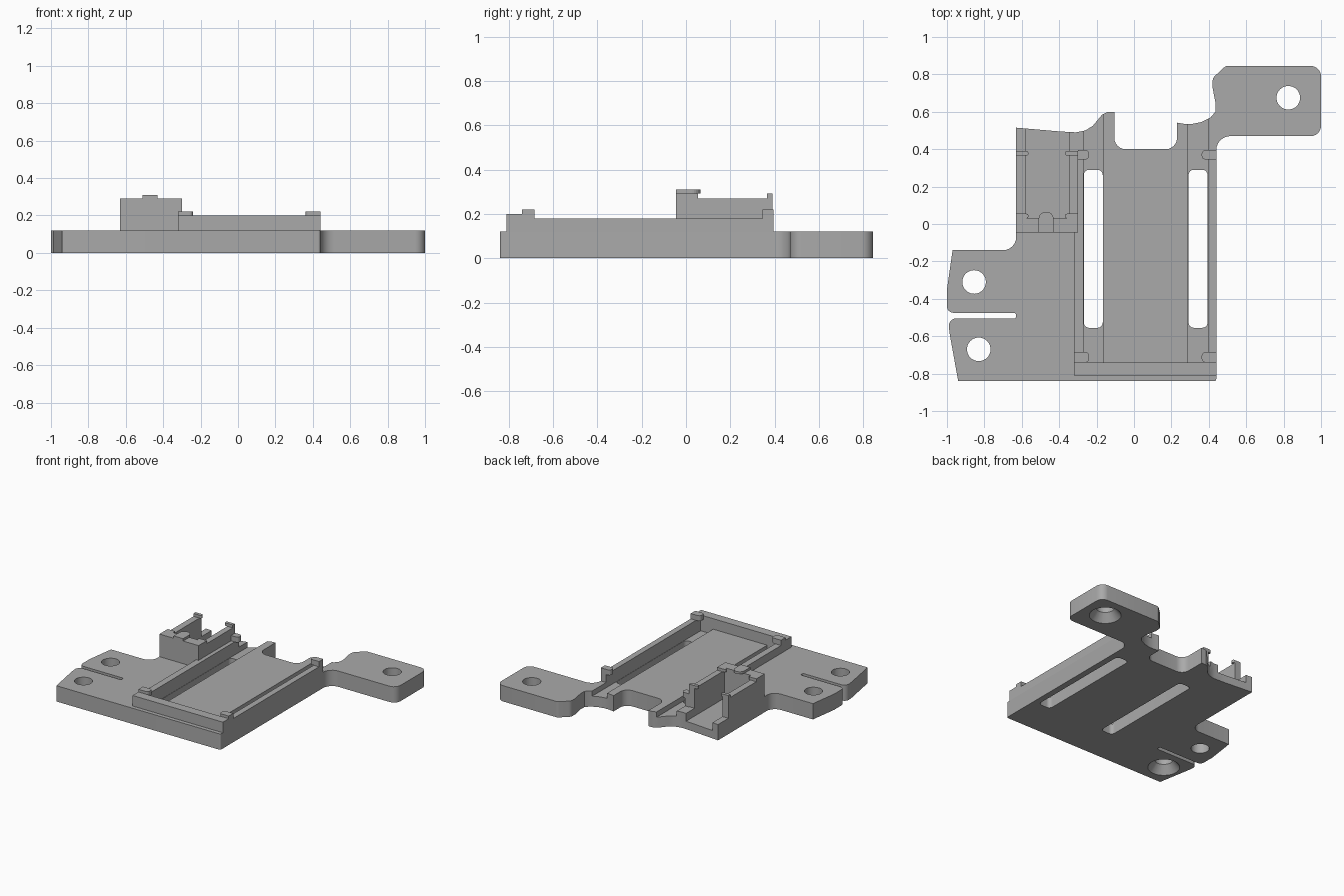
import bpy, bmesh, math
from mathutils import Vector

cube = bpy.data.objects.get("Cube")
if cube:
    bpy.data.objects.remove(cube, do_unlink=True)

grey = bpy.data.materials.new("mid grey plastic")
grey.use_nodes = True
grey.diffuse_color = (0.4, 0.4, 0.4, 1)
grey.node_tree.nodes["Principled BSDF"].inputs["Base Color"].default_value = (0.4, 0.4, 0.4, 1)


def fillet(points, steps=6):
    """Turn (x, y[, radius]) corners into an outline with rounded corners."""
    out = []
    for i, p in enumerate(points):
        here = Vector(p[:2])
        if len(p) < 3:
            out.append(here)
            continue
        a = (Vector(points[i - 1][:2]) - here).normalized()
        b = (Vector(points[(i + 1) % len(points)][:2]) - here).normalized()
        half = a.angle(b) / 2
        start, end = here + a * p[2] / math.tan(half), here + b * p[2] / math.tan(half)
        centre = here + (a + b).normalized() * p[2] / math.sin(half)
        u, v = start - centre, end - centre
        sweep = u.angle(v)
        for k in range(steps + 1):
            t = k / steps
            out.append(centre + (u * math.sin((1 - t) * sweep) + v * math.sin(t * sweep)) / math.sin(sweep))
    return out


def loft(name, lower, upper, z0, z1):
    """Closed solid between two outlines with the same number of points."""
    bm = bmesh.new()
    bottom = [bm.verts.new((p[0], p[1], z0)) for p in lower]
    top = [bm.verts.new((p[0], p[1], z1)) for p in upper]
    bm.faces.new(bottom[::-1])
    bm.faces.new(top)
    for i in range(len(bottom)):
        bm.faces.new((bottom[i - 1], bottom[i], top[i], top[i - 1]))
    bmesh.ops.recalc_face_normals(bm, faces=bm.faces[:])
    mesh = bpy.data.meshes.new(name)
    bm.to_mesh(mesh)
    bm.free()
    mesh.materials.append(grey)
    obj = bpy.data.objects.new(name, mesh)
    bpy.context.scene.collection.objects.link(obj)
    return obj


def prism(name, points, z0, z1):
    outline = fillet(points)
    return loft(name, outline, outline, z0, z1)


def block(name, x0, x1, y0, y1, z0, z1):
    return prism(name, [(x0, y0), (x1, y0), (x1, y1), (x0, y1)], z0, z1)


def circle(x, y, r, n=40):
    return [(x + r * math.cos(math.tau * k / n), y + r * math.sin(math.tau * k / n)) for k in range(n)]


def cut(target, cutter):
    """Subtract one solid and bake the result."""
    cutter.hide_render = True
    mod = target.modifiers.new("cut", "BOOLEAN")
    mod.operation = "DIFFERENCE"
    mod.solver = "MANIFOLD"
    mod.object = cutter
    depsgraph = bpy.context.evaluated_depsgraph_get()
    depsgraph.update()
    mesh = bpy.data.meshes.new_from_object(target.evaluated_get(depsgraph))
    target.modifiers.remove(mod)
    target.data = mesh
    bpy.data.objects.remove(cutter, do_unlink=True)


PLATE = 0.12
# base plate with its three mounting ears
plate = prism("base_plate", [
    (-0.94, -0.84), (0.44, -0.84, 0.012), (0.44, 0.47, 0.075), (1, 0.47, 0.055),
    (1, 0.845, 0.055), (0.49, 0.845, 0.03), (0.42, 0.78, 0.04), (0.42, 0.73),
    (0.437, 0.64), (0.435, 0.6), (0.41, 0.57), (0.36, 0.545), (0.31, 0.535),
    (0.27, 0.535), (0.23, 0.542), (0.23, 0.4, 0.06), (-0.105, 0.4, 0.06),
    (-0.105, 0.6), (-0.14, 0.6), (-0.17, 0.585), (-0.22, 0.525), (-0.26, 0.5),
    (-0.31, 0.49), (-0.4, 0.495), (-0.63, 0.515), (-0.63, -0.14, 0.07),
    (-0.97, -0.14), (-1, -0.35), (-1, -0.475, 0.035), (-0.63, -0.475, 0.012),
    (-0.63, -0.505, 0.012), (-0.995, -0.505, 0.04), (-0.985, -0.59),
], 0, PLATE)

# tray recess, channels and long slots
cut(plate, block("tray_recess", -0.58, -0.345, 0.03, 0.7, 0.06, 0.3))
for x0, x1 in ((-0.27, -0.165), (0.29, 0.395)):
    cut(plate, block("channel", x0, x1, -0.74, 0.7, 0.08, 0.3))
    a, b, r = x0 + 0.002, x1 - 0.002, 0.028
    cut(plate, prism("slot", [(a, -0.555, r), (b, -0.555, r), (b, 0.29, r), (a, 0.29, r)], -0.1, 0.3))

# screw holes, two of them countersunk from below
for x, y, sunk in ((0.825, 0.675, True), (-0.855, -0.31, False), (-0.83, -0.67, True)):
    cut(plate, loft("hole", circle(x, y, 0.063), circle(x, y, 0.063), -0.1, 0.3))
    if sunk:
        cut(plate, loft("countersink", circle(x, y, 0.118), circle(x, y, 0.055), -0.01, 0.07))

# smooth only the curved sides of the plate
plate.data.shade_smooth()
plate.data.set_sharp_from_angle(angle=math.radians(25))

# frame walls and front lip
block("frame_right_wall", -0.32, -0.27, -0.74, -0.045, PLATE, 0.18)
block("frame_right_wall_rear", -0.30, -0.27, -0.045, 0.395, PLATE, 0.18)
block("frame_left_wall", 0.395, 0.44, -0.74, 0.395, PLATE, 0.18)
block("frame_front_lip", -0.32, 0.44, -0.81, -0.74, PLATE, 0.2)

# retaining tabs on the frame, rounded towards the inside
for end, y0, y1, right_edge in (("front", -0.74, -0.685, -0.32), ("rear", 0.345, 0.395, -0.30)):
    for side, outer, inner in (("right", right_edge, -0.24), ("left", 0.44, 0.362)):
        prism(f"frame_{end}_{side}_tab",
              [(outer, y0), (inner, y0, 0.02), (inner, y1, 0.02), (outer, y1)], 0.18, 0.22)

# raised tray: side walls, front wall, clips and catch
for side, outer, x0, x1, inner in (("right", -0.63, -0.63, -0.58, -0.565),
                                   ("left", -0.30, -0.345, -0.30, -0.368)):
    block(f"tray_{side}_wall", x0, x1, -0.045, 0.39, PLATE, 0.27)
    block(f"tray_{side}_front_cap", x0, x1, -0.045, 0.03, 0.27, 0.292)
    for end, y0, y1 in (("front", 0.03, 0.055), ("rear", 0.365, 0.39)):
        prism(f"tray_{end}_{side}_clip",
              [(outer, y0), (inner, y0, 0.01), (inner, y1, 0.01), (outer, y1)], 0.27, 0.292)
block("tray_front_wall", -0.58, -0.345, -0.045, 0.03, 0.06, 0.292)
prism("tray_front_catch", [(-0.51, -0.045), (-0.43, -0.045), (-0.43, 0.065, 0.038), (-0.51, 0.065, 0.038)],
      0.292, 0.31)
